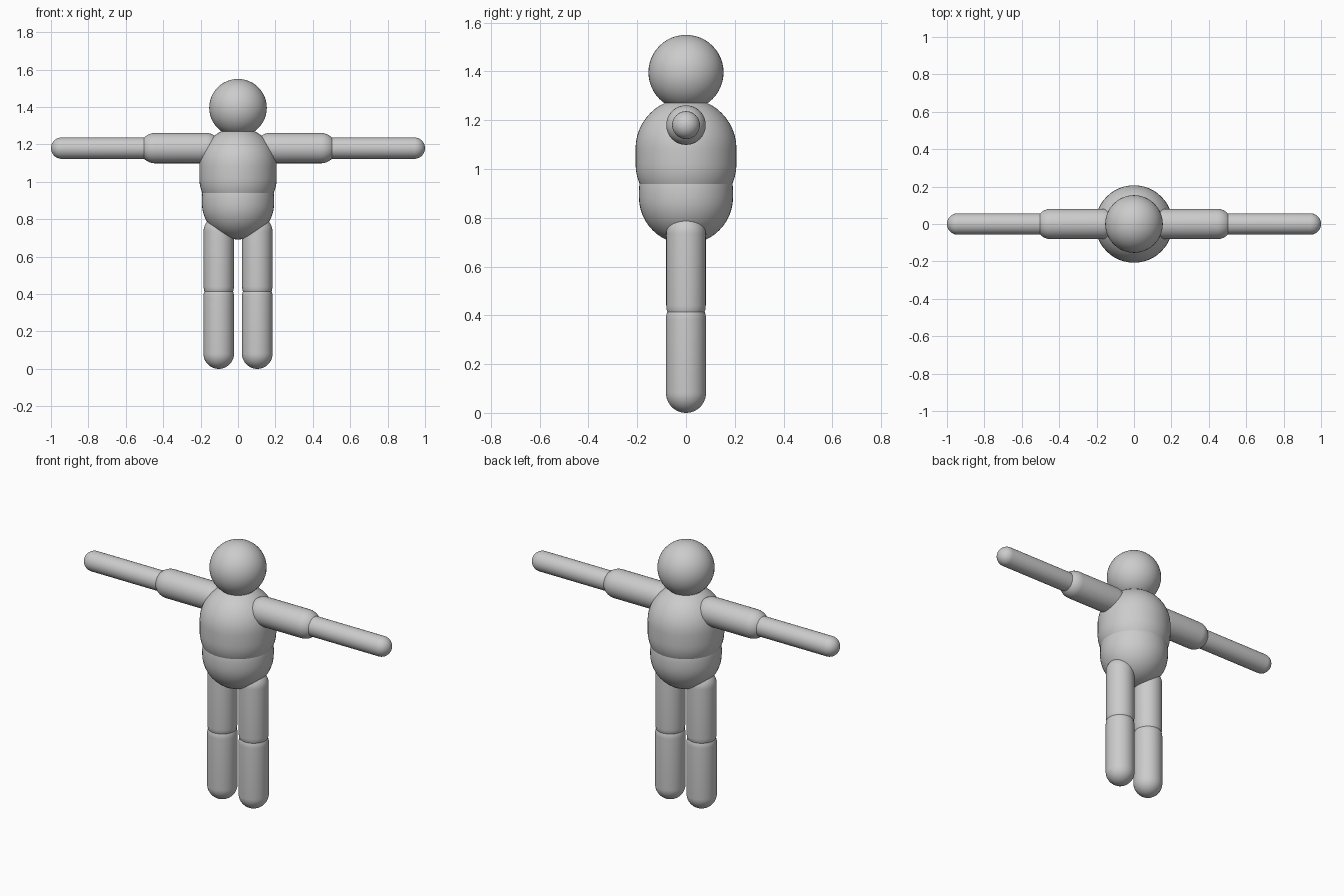
import bpy, bmesh, math
from mathutils import Matrix, Vector

cube = bpy.data.objects.get("Cube")
if cube:
    bpy.data.objects.remove(cube, do_unlink=True)

grey = bpy.data.materials.new("plain_grey")
grey.use_nodes = True
grey.diffuse_color = (0.6, 0.6, 0.6, 1)
grey.node_tree.nodes["Principled BSDF"].inputs["Base Color"].default_value = (0.6, 0.6, 0.6, 1)

SEGMENTS, CAP_STEPS = 48, 12


def capsule(name, start, end, radius):
    """Round-ended tube whose cap centres are start and end; a ball if they match."""
    start, end = Vector(start), Vector(end)
    axis = end - start
    length = axis.length

    # Half outline from the lower pole to the upper pole
    quarter = [math.pi / 2 * i / CAP_STEPS for i in range(CAP_STEPS + 1)]
    outline = [(radius * math.sin(a), -radius * math.cos(a)) for a in quarter]
    outline += [(radius * math.cos(a), length + radius * math.sin(a)) for a in quarter]

    bm = bmesh.new()
    verts = [bm.verts.new((x, 0, z)) for x, z in outline]
    edges = [bm.edges.new(pair) for pair in zip(verts, verts[1:])]
    bmesh.ops.spin(bm, geom=verts + edges, cent=(0, 0, 0), axis=(0, 0, 1),
                   angle=math.tau, steps=SEGMENTS, use_duplicate=False)
    bmesh.ops.remove_doubles(bm, verts=bm.verts, dist=0.0001)
    bmesh.ops.recalc_face_normals(bm, faces=bm.faces)

    # Stand the tube along its axis
    turn = axis.to_track_quat('Z', 'Y').to_matrix().to_4x4() if length else Matrix()
    bm.transform(Matrix.Translation(start) @ turn)
    for face in bm.faces:
        face.smooth = True

    mesh = bpy.data.meshes.new(name)
    bm.to_mesh(mesh)
    bm.free()
    mesh.materials.append(grey)
    obj = bpy.data.objects.new(name, mesh)
    bpy.context.collection.objects.link(obj)
    return obj


# Head and trunk
capsule("head", (0, 0, 1.396), (0, 0, 1.396), 0.154)
capsule("chest", (0, 0, 1.02), (0, 0, 1.083), 0.207)
capsule("hips", (0, 0, 0.885), (0, 0, 0.91), 0.193)

# Arms and legs, mirrored across x
for side, s in (("left", 1), ("right", -1)):
    capsule(side + "_upper_arm", (s * 0.17, 0, 1.18), (s * 0.444, 0, 1.18), 0.081)
    capsule(side + "_forearm", (s * 0.5, 0, 1.18), (s * 0.943, 0, 1.18), 0.057)
    capsule(side + "_thigh", (s * 0.103, 0, 0.44), (s * 0.103, 0, 0.735), 0.081)
    capsule(side + "_shin", (s * 0.103, 0, 0.082), (s * 0.103, 0, 0.385), 0.082)
